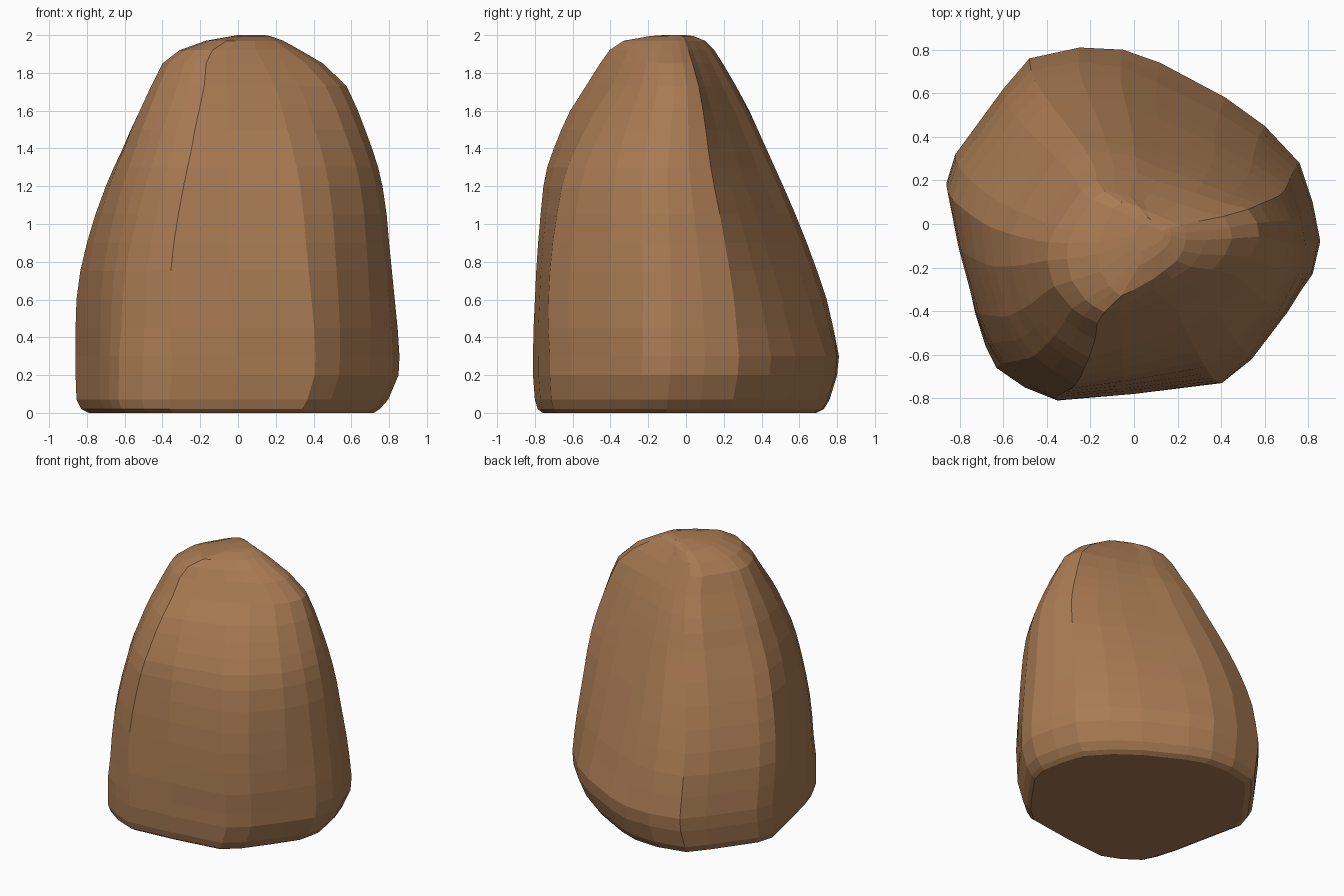
import bpy, bmesh

# Paired outline points, counter-clockwise: wide belly (x, y), upper shoulder (x, y),
# and how late the side leans inwards (above 1 bulges, below 1 is scooped)
OUTLINE = [
    (.855, -.08, .58, -.06, 1), (.82, .10, .57, .00, 1), (.76, .28, .53, .06, 1),
    (.60, .45, .41, .09, .93), (.42, .58, .29, .13, .9), (.12, .74, .12, .18, .9),
    (-.05, .80, .02, .22, .95), (-.25, .81, -.08, .24, 1), (-.48, .76, -.17, .25, 1),
    (-.60, .62, -.26, .20, 1), (-.82, .32, -.40, .00, 1), (-.86, .19, -.44, -.08, 1),
    (-.80, -.08, -.45, -.18, 1), (-.73, -.40, -.41, -.32, .9), (-.68, -.56, -.36, -.38, .87),
    (-.63, -.66, -.31, -.44, .85), (-.50, -.75, -.25, -.48, .87), (-.35, -.81, -.17, -.52, 1),
    (0, -.78, -.05, -.48, 1.1), (.41, -.72, .20, -.38, 1.4), (.54, -.61, .33, -.31, 1.5),
    (.70, -.40, .47, -.23, 1.4), (.82, -.23, .54, -.15, 1.1),
]

# Height, then x and y extents of the boulder at that height
LEVELS = [
    (0.00, -.79, .72, -.76, .69), (0.02, -.83, .75, -.785, .73),
    (0.07, -.855, .795, -.80, .76), (0.20, -.86, .85, -.81, .80),
    (0.30, -.86, .855, -.81, .81), (0.45, -.86, .845, -.807, .78),
    (0.60, -.855, .83, -.80, .745), (0.75, -.835, .815, -.793, .695),
    (0.90, -.80, .80, -.783, .64), (1.05, -.755, .787, -.77, .58),
    (1.20, -.70, .765, -.755, .515), (1.30, -.657, .742, -.735, .47),
    (1.40, -.61, .71, -.70, .425), (1.50, -.567, .673, -.66, .38),
    (1.60, -.52, .635, -.613, .335), (1.73, -.46, .575, -.53, .265),
    (1.85, -.40, .45, -.455, .195), (1.92, -.31, .33, -.405, .15),
    (1.97, -.17, .24, -.33, .10), (1.995, -.03, .17, -.19, .04),
    (2.00, .00, .14, -.12, .00),
]


def fit(values, low, high):
    """Stretch values so they span low..high."""
    a, b = min(values), max(values)
    return [low + (v - a) * (high - low) / (b - a) for v in values]


def section(z, x0, x1, y0, y1):
    """Blend the two outlines by height and fit to the extents."""
    t = min(max((z - .3) / 1.45, 0), 1)
    xs = [a + (c - a) * t ** k for a, b, c, d, k in OUTLINE]
    ys = [b + (d - b) * t ** k for a, b, c, d, k in OUTLINE]
    return [(x, y, z) for x, y in zip(fit(xs, x0, x1), fit(ys, y0, y1))]


# Boulder: stacked sections skinned into one closed stone
bm = bmesh.new()
rings = [[bm.verts.new(p) for p in section(*level)] for level in LEVELS]
n = len(OUTLINE)
for low, high in zip(rings, rings[1:]):
    for i in range(n):
        j = (i + 1) % n
        bm.faces.new((low[i], low[j], high[j], high[i]))
bm.faces.new(rings[0][::-1])
bm.faces.new(rings[-1])
bmesh.ops.recalc_face_normals(bm, faces=bm.faces)
mesh = bpy.data.meshes.new("boulder")
bm.to_mesh(mesh)
bm.free()
boulder = bpy.data.objects.new("boulder", mesh)
bpy.context.collection.objects.link(boulder)

# Brown stone colour
stone = bpy.data.materials.new("brown stone")
stone.diffuse_color = (.40, .20, .088, 1)
mesh.materials.append(stone)
